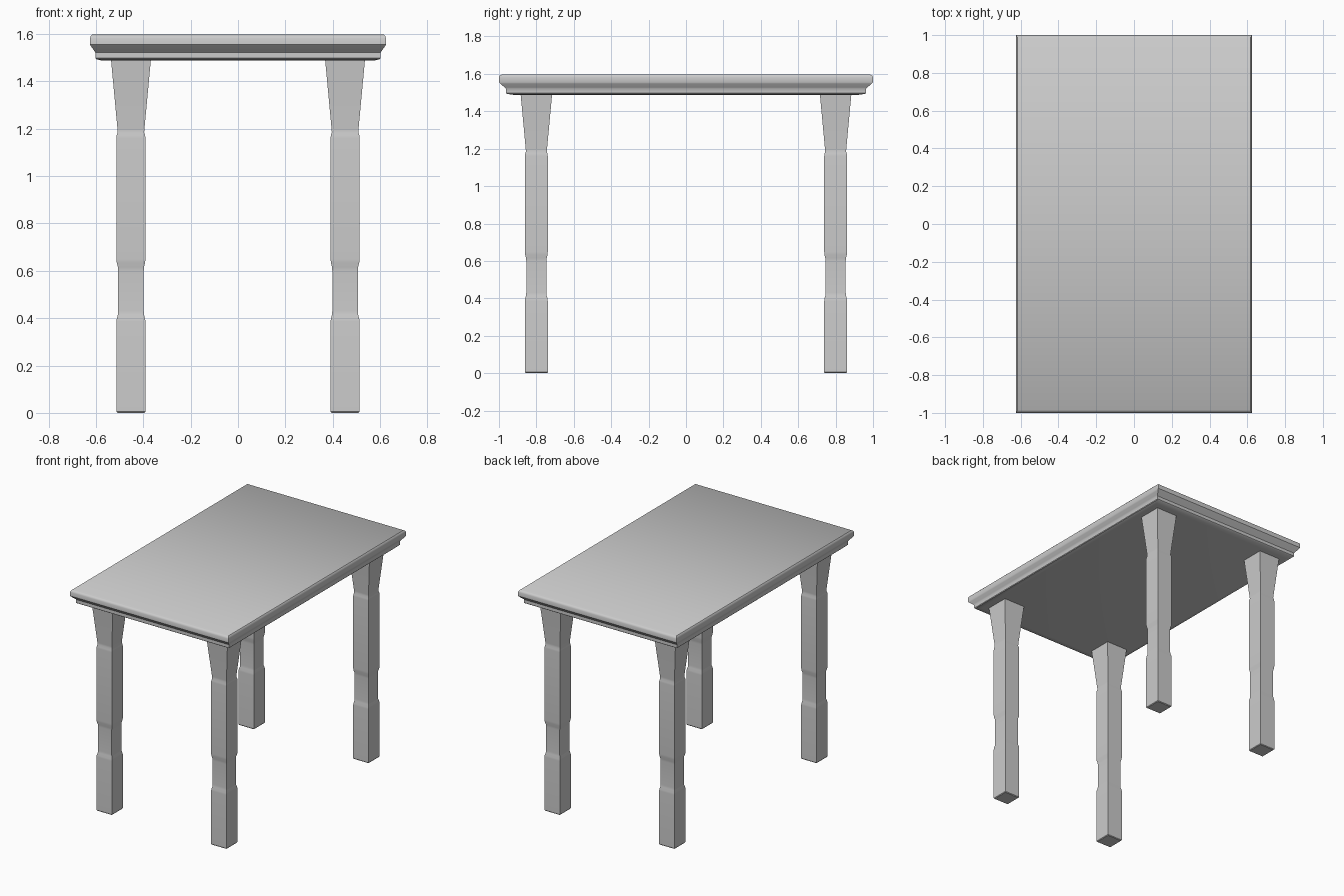
import bpy, bmesh

if "Cube" in bpy.data.objects:
    bpy.data.objects.remove(bpy.data.objects["Cube"])


def loft(name, rings, aspect=(1, 1), centre=(0, 0)):
    """Stack rectangular rings (half size, z) into a closed solid."""
    bm = bmesh.new()
    loops = []
    for h, z in rings:
        loops.append([bm.verts.new((centre[0] + sx * h * aspect[0],
                                    centre[1] + sy * h * aspect[1], z))
                      for sx, sy in ((-1, -1), (1, -1), (1, 1), (-1, 1))])
    for a, b in zip(loops, loops[1:]):
        for i in range(4):
            j = (i + 1) % 4
            bm.faces.new((a[i], a[j], b[j], b[i]))
    bm.faces.new(loops[0][::-1])
    bm.faces.new(loops[-1])
    mesh = bpy.data.meshes.new(name)
    bm.to_mesh(mesh)
    bm.free()
    ob = bpy.data.objects.new(name, mesh)
    bpy.context.collection.objects.link(ob)
    return ob


def smooth(ob):
    bpy.ops.object.select_all(action='DESELECT')
    ob.select_set(True)
    bpy.context.view_layer.objects.active = ob
    bpy.ops.object.shade_smooth_by_angle(angle=0.6)


# Moulded table top: lower lip, cove, upper slab with eased edges
top = loft("table_top", [
    (0.915, 1.487), (0.957, 1.493), (0.963, 1.498), (0.963, 1.521),
    (0.970, 1.528), (0.992, 1.547), (1.0, 1.555), (1.0, 1.582),
    (0.996, 1.590), (0.985, 1.597)], aspect=(0.625, 1))
smooth(top)

# Square leg: foot block, waist, long shaft, flared head
leg_profile = [
    (0.057, 0.0), (0.061, 0.005), (0.061, 0.385), (0.060, 0.397),
    (0.055, 0.415), (0.054, 0.43), (0.054, 0.60), (0.055, 0.615),
    (0.060, 0.635), (0.061, 0.65), (0.061, 1.160), (0.060, 1.172),
    (0.056, 1.185), (0.057, 1.20), (0.084, 1.49)]
for yname, sy in (("front", -1), ("back", 1)):
    for xname, sx in (("left", -1), ("right", 1)):
        leg = loft(f"{yname}_{xname}_leg", leg_profile,
                   centre=(0.452 * sx, 0.80 * sy))
        smooth(leg)
